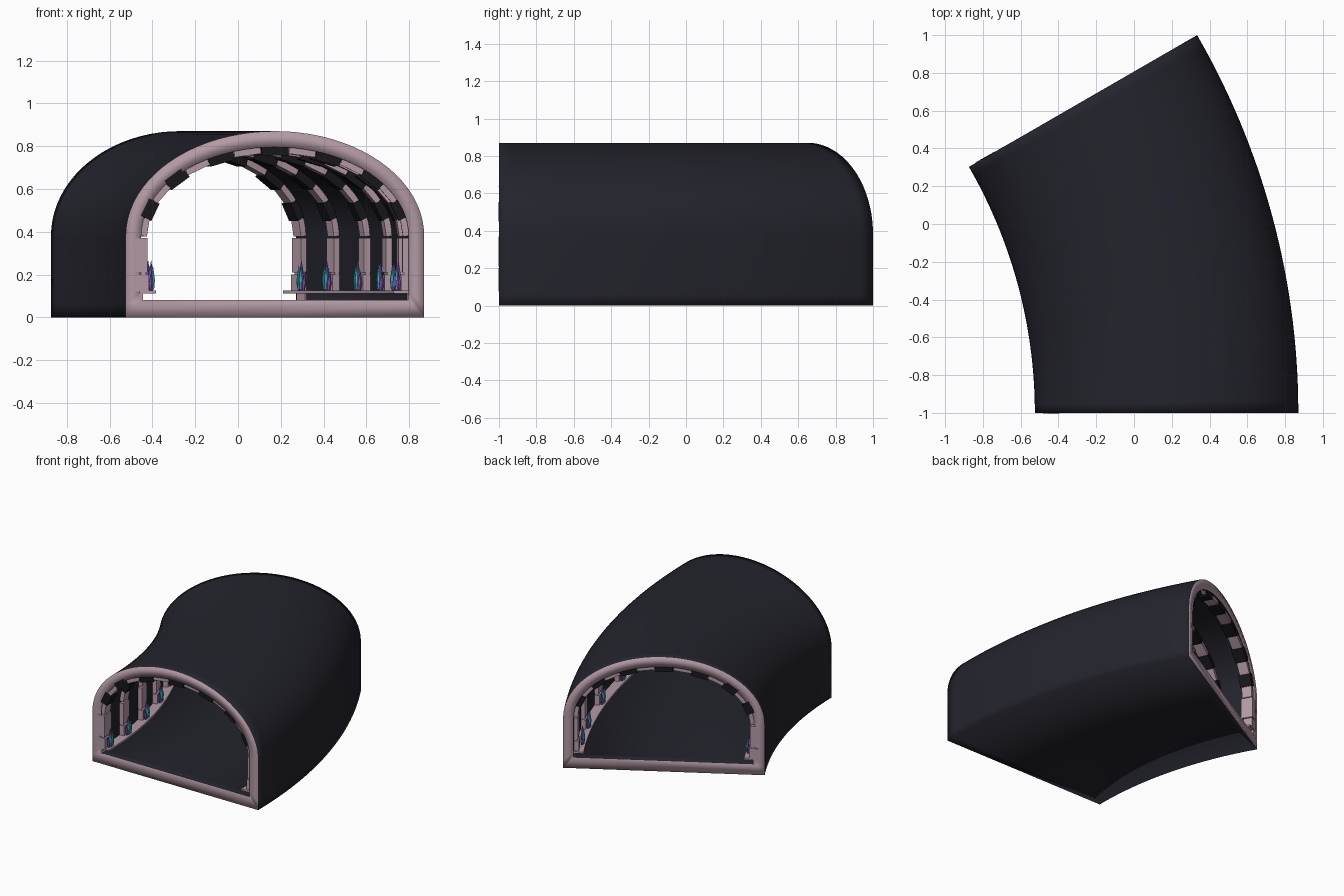
import bpy, bmesh
from math import sin, cos, pi, radians, atan2, hypot
from mathutils import Matrix, Vector

if "Cube" in bpy.data.objects:
    bpy.data.objects.remove(bpy.data.objects["Cube"])

# Bend: arc centre, centreline radius and sweep angle
PIVOT = Vector((-3.13, -1.0, 0.0))
RADIUS, SWEEP = 3.3025, radians(30)
SPRING = 0.38                      # height where the arch starts
HALF_OUT, RISE_OUT = 0.6975, 0.49
HALF_IN, RISE_IN = 0.625, 0.415
FLOOR, LEDGE = 0.08, 0.12


def material(name, rgb, rough=0.6):
    m = bpy.data.materials.new(name)
    m.use_nodes = True
    m.diffuse_color = (*rgb, 1)
    bsdf = m.node_tree.nodes["Principled BSDF"]
    bsdf.inputs["Base Color"].default_value = (*rgb, 1)
    bsdf.inputs["Roughness"].default_value = rough
    return m


NAVY = material("dark navy", (0.017, 0.017, 0.026))
PINK = material("dusty pink", (0.45, 0.32, 0.375))
BLACK = material("near black", (0.009, 0.009, 0.012))
PURPLE = material("crystal purple", (0.23, 0.09, 0.46))
CYAN = material("crystal cyan", (0.05, 0.5, 0.6))


def finish(bm, name, *mats):
    mesh = bpy.data.meshes.new(name)
    bmesh.ops.recalc_face_normals(bm, faces=bm.faces[:])
    bm.to_mesh(mesh)
    bm.free()
    for m in mats:
        mesh.materials.append(m)
    obj = bpy.data.objects.new(name, mesh)
    bpy.context.collection.objects.link(obj)
    return obj


def bend_point(u, z, theta):
    r = RADIUS + u
    return PIVOT + Vector((r * cos(theta), r * sin(theta), z))


def sweep_rings(bm, profile, steps):
    """Sweep a closed (u, z) profile along the bend."""
    rings = [[bm.verts.new(bend_point(u, z, SWEEP * i / steps)) for u, z in profile]
             for i in range(steps + 1)]
    n = len(profile)
    for a, b in zip(rings, rings[1:]):
        for j in range(n):
            k = (j + 1) % n
            bm.faces.new((a[j], a[k], b[k], b[j]))
    return rings


def arch(half, rise, base, skirt, n=40):
    pts = [(half * cos(pi * i / n), SPRING + rise * sin(pi * i / n)) for i in range(n + 1)]
    return ([(half, base), (half, base + skirt)] + pts
            + [(-half, base + skirt), (-half, base)])


# Tunnel shell: outer and inner skins joined by pink end frames
bm = bmesh.new()
outer = sweep_rings(bm, arch(HALF_OUT, RISE_OUT, 0, 0.06), 30)
inner = sweep_rings(bm, arch(HALF_IN, RISE_IN, FLOOR, 0.04), 30)
for end in (0, -1):
    o, i = outer[end], inner[end]
    for j in range(len(o)):
        k = (j + 1) % len(o)
        bm.faces.new((o[j], o[k], i[k], i[j])).material_index = 1
for f in bm.faces:
    f.smooth = True
finish(bm, "tunnel_shell", NAVY, PINK)


def place(u, z, theta, tilt=0.0):
    return (Matrix.Translation(bend_point(u, z, theta))
            @ Matrix.Rotation(theta, 4, 'Z') @ Matrix.Rotation(-tilt, 4, 'Y'))


def box(bm, matrix, size):
    bmesh.ops.create_cube(bm, size=1, matrix=matrix @ Matrix.Diagonal((*size, 1)))


def crystal(bm, matrix, radius, height):
    """Six-sided shard: short flared foot and a long point."""
    foot = height * 0.4
    for r1, r2, z0, h in ((radius * 0.6, radius, 0, foot),
                          (radius, 0, foot, height - foot)):
        bmesh.ops.create_cone(bm, segments=6, radius1=r1, radius2=r2, depth=h,
                              cap_ends=False,
                              matrix=matrix @ Matrix.Translation((0, 0, z0 + h / 2)))


# Ledges along both side walls
for side, name in ((1, "left_ledge"), (-1, "right_ledge")):
    bm = bmesh.new()
    profile = [(side * u, z) for u, z in ((HALF_IN + 0.01, LEDGE - 0.008),
                                          (HALF_IN - 0.07, LEDGE - 0.008),
                                          (HALF_IN - 0.07, LEDGE + 0.006),
                                          (HALF_IN + 0.01, LEDGE + 0.006))]
    rings = sweep_rings(bm, profile, 30)
    bm.faces.new(rings[0])
    bm.faces.new(rings[-1])
    finish(bm, name, PINK)

# Ribs: columns, alternating arch blocks and crystal clusters
columns, pink_blocks, black_blocks = bmesh.new(), bmesh.new(), bmesh.new()
purple, cyan = bmesh.new(), bmesh.new()
RIBS, BLOCKS, WIDTH = 6, 15, 0.085
MARGIN = radians(0.85)

for r in range(RIBS):
    theta = SWEEP * r / (RIBS - 1)
    theta = min(max(theta, MARGIN), SWEEP - MARGIN)
    at_end = r in (0, RIBS - 1)
    for side in (1, -1):
        # Two-piece column with a thin recessed joint
        for low, high, depth, wide in ((LEDGE, 0.2, 0.066, WIDTH),
                                       (0.195, 0.215, 0.052, WIDTH * 0.85),
                                       (0.21, 0.37, 0.06, WIDTH)):
            u = side * (HALF_IN + 0.03 - depth / 2)
            box(columns, place(u, (low + high) / 2, theta), (depth, wide, high - low))
        if at_end:
            box(columns, place(side * HALF_IN, 0.1, theta), (0.016, WIDTH, 0.05))
        # Crystals standing on the ledge in front of the column
        spot = min(max(theta, radians(1)), radians(28))
        base = place(side * (HALF_IN - 0.047), LEDGE, spot)
        crystal(purple, base, 0.015, 0.15)
        for lean in (-1, 1):
            shift = Matrix.Translation((0, lean * 0.016, 0))
            tilt = Matrix.Rotation(-lean * 0.22, 4, 'X')
            crystal(purple, base @ shift @ tilt, 0.012, 0.1)
            crystal(cyan, base @ Matrix.Translation((-side * 0.008, lean * 0.01, 0.01)),
                    0.011, 0.115)
    # Arch blocks follow the inner ellipse
    for b in range(BLOCKS):
        step = pi / BLOCKS
        t = step * (b + 0.5)
        phi = atan2(sin(t) / RISE_IN, cos(t) / HALF_IN)
        length = step * hypot(HALF_IN * sin(t), RISE_IN * cos(t))
        black = b % 2 == 1
        depth = 0.055 if black else 0.045
        m = place(HALF_IN * cos(t), SPRING + RISE_IN * sin(t), theta, phi)
        m = m @ Matrix.Translation((0.015 - depth / 2, 0, 0))
        size = (depth, WIDTH * (1.0 if black else 0.85), length * 0.97)
        box(black_blocks if black else pink_blocks, m, size)

finish(columns, "rib_columns", PINK)
finish(pink_blocks, "arch_blocks_pink", PINK)
finish(black_blocks, "arch_blocks_black", BLACK)
finish(purple, "purple_crystals", PURPLE)
finish(cyan, "cyan_crystals", CYAN)
